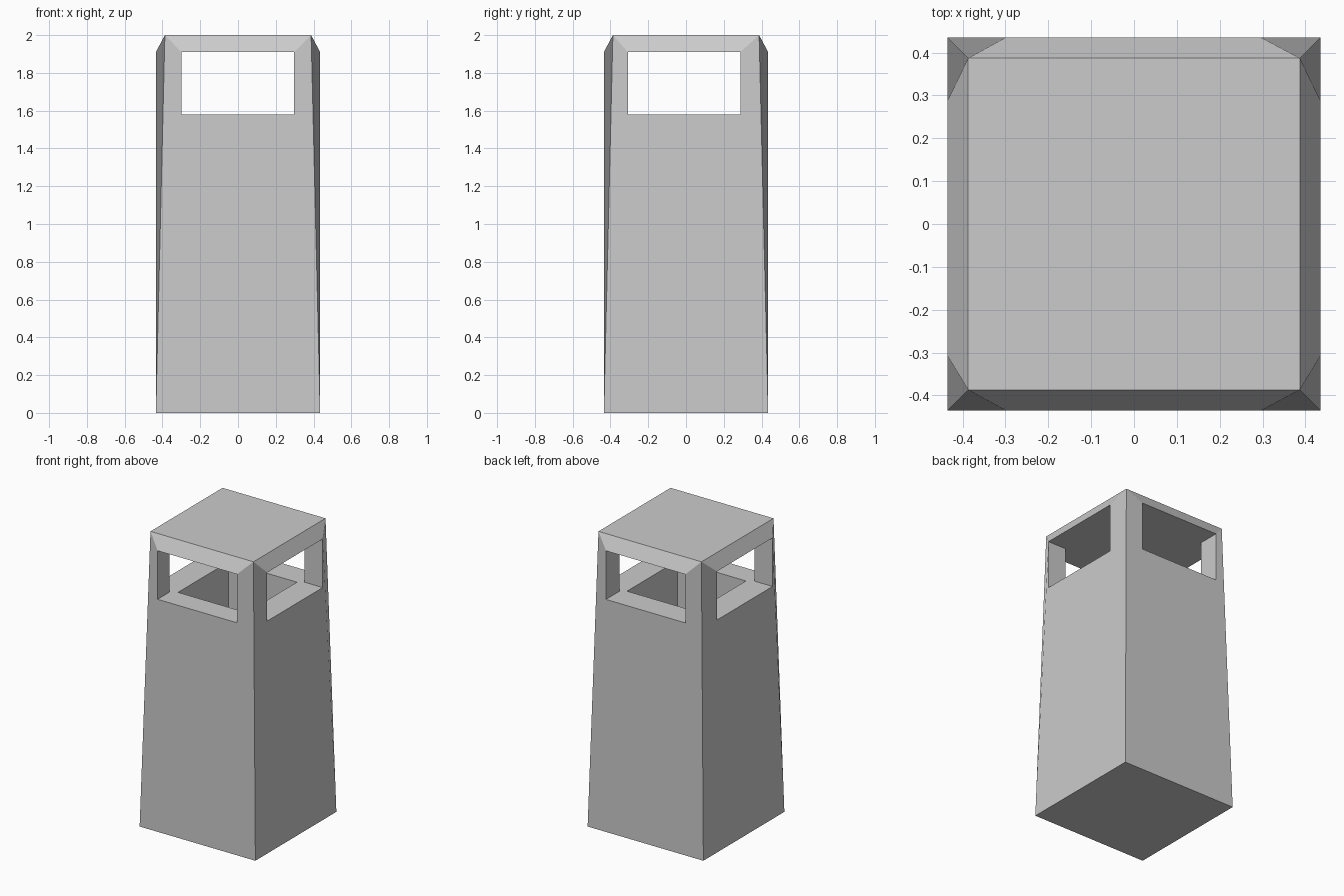
import bpy, bmesh

if "Cube" in bpy.data.objects:
    bpy.data.objects.remove(bpy.data.objects["Cube"])

R, T = 0.435, 0.387             # half width at the base and at the roof
SILL, HEAD, TOP, FLOOR = 1.58, 1.91, 2.0, 0.06
WIN_X, WIN_Y = (-0.30, 0.297), (-0.308, 0.288)    # window openings
PIT_X, PIT_Y = (-0.255, 0.26), (-0.28, 0.262)     # shaft below the openings

bm = bmesh.new()


def face(*pts):
    bm.faces.new([bm.verts.new(p) for p in pts])


def ring(xs, ys):
    return [(xs[0], ys[0]), (xs[1], ys[0]), (xs[1], ys[1]), (xs[0], ys[1])]


base, roof = ring((-R, R), (-R, R)), ring((-T, T), (-T, T))
post, pit = ring(WIN_X, WIN_Y), ring(PIT_X, PIT_Y)


def at(p, z):
    return (p[0], p[1], z)


for k in range(4):
    n = (k + 1) % 4
    # outer window corners of this side
    if k % 2 == 0:
        w0, w1 = (post[k][0], base[k][1]), (post[n][0], base[n][1])
    else:
        w0, w1 = (base[k][0], post[k][1]), (base[n][0], post[n][1])
    # wall panel wrapping under and beside the window
    face(at(base[k], 0), at(base[n], 0), at(roof[n], TOP), at(w1, HEAD),
         at(w1, SILL), at(w0, SILL), at(w0, HEAD), at(roof[k], TOP))
    # sloped band over the window
    face(at(w0, HEAD), at(w1, HEAD), at(roof[n], TOP), at(roof[k], TOP))
    # inner sides of the corner posts
    for w, p in ((w0, post[k]), (w1, post[n])):
        face(at(w, SILL), at(p, SILL), at(p, HEAD), at(w, HEAD))
    # sill and ceiling inside the window
    for z in (SILL, HEAD):
        face(at(w0, z), at(w1, z), at(post[n], z), at(post[k], z))
    # ledge around the shaft, and shaft wall
    face(at(post[k], SILL), at(post[n], SILL), at(pit[n], SILL), at(pit[k], SILL))
    face(at(pit[k], SILL), at(pit[n], SILL), at(pit[n], FLOOR), at(pit[k], FLOOR))

# roof, underside, ceiling centre, shaft floor
for loop, z in ((roof, TOP), (base, 0), (post, HEAD), (pit, FLOOR)):
    face(*[at(p, z) for p in loop])

bmesh.ops.remove_doubles(bm, verts=bm.verts, dist=1e-5)
bmesh.ops.recalc_face_normals(bm, faces=bm.faces)
mesh = bpy.data.meshes.new("windowed_pillar")
bm.to_mesh(mesh)
bm.free()
bpy.context.collection.objects.link(bpy.data.objects.new("windowed_pillar", mesh))
